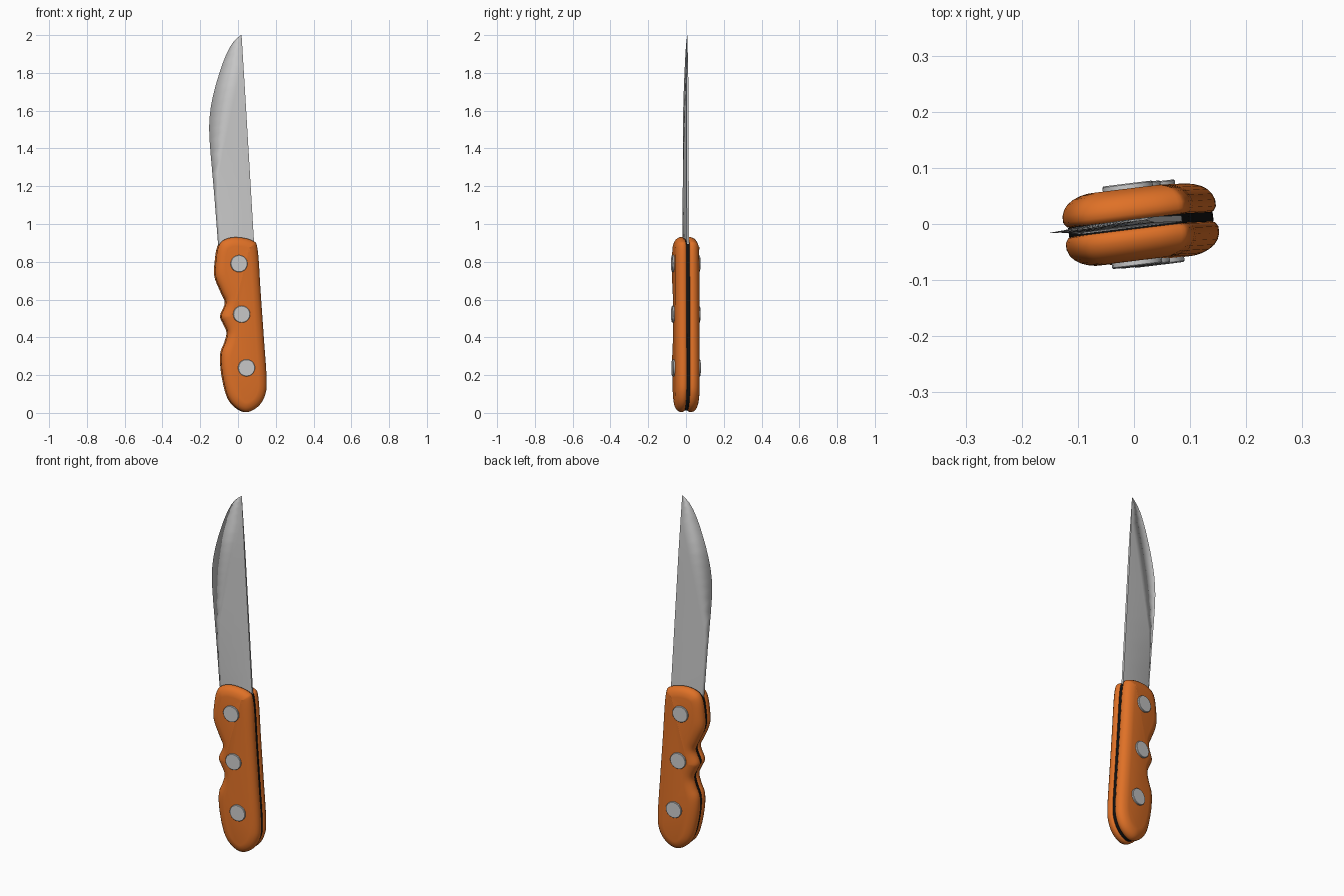
import bpy, bmesh, math
from mathutils import Matrix, Vector

if "Cube" in bpy.data.objects:
    bpy.data.objects.remove(bpy.data.objects["Cube"])

# Whole knife is turned and leaned slightly
POSE = (Matrix.Translation((0, -0.005, 0)) @ Matrix.Rotation(-0.005, 4, 'X')
        @ Matrix.Rotation(math.radians(7), 4, 'Z'))


def material(name, rgb):
    m = bpy.data.materials.new(name)
    m.diffuse_color = (*rgb, 1)
    m.use_nodes = True
    m.node_tree.nodes["Principled BSDF"].inputs["Base Color"].default_value = m.diffuse_color
    return m


ORANGE = material("orange_handle", (0.74, 0.165, 0.02))
BLACK = material("black_lining", (0.006, 0.006, 0.006))
STEEL = material("steel", (0.60, 0.60, 0.60))


def finish(name, bm, mat, angle=None):
    bmesh.ops.recalc_face_normals(bm, faces=bm.faces[:])
    me = bpy.data.meshes.new(name)
    bm.to_mesh(me)
    bm.free()
    ob = bpy.data.objects.new(name, me)
    bpy.context.collection.objects.link(ob)
    me.materials.append(mat)
    ob.matrix_world = POSE
    if angle:
        bpy.ops.object.select_all(action='DESELECT')
        ob.select_set(True)
        bpy.context.view_layer.objects.active = ob
        bpy.ops.object.shade_smooth_by_angle(angle=math.radians(angle))
    return ob


def loft(rings):
    """Bridge closed rings of points and cap both ends."""
    bm = bmesh.new()
    rows = [[bm.verts.new(p) for p in r] for r in rings]
    n = len(rows[0])
    for a, b in zip(rows, rows[1:]):
        for i in range(n):
            j = (i + 1) % n
            bm.faces.new((a[i], a[j], b[j], b[i]))
    bm.faces.new(rows[0])
    bm.faces.new(rows[-1])
    return bm


def spline(a, b, c, d, t):
    return 0.5 * (2 * b + (c - a) * t + (2 * a - 5 * b + 4 * c - d) * t * t
                  + (3 * b - a - 3 * c + d) * t ** 3)


# Handle outline (x, z) with finger grooves
KEY = [(-0.01, 0.93), (-0.075, 0.917), (-0.107, 0.88), (-0.121, 0.80), (-0.122, 0.72),
       (-0.088, 0.635), (-0.067, 0.582), (-0.092, 0.515), (-0.078, 0.475),
       (-0.058, 0.426), (-0.070, 0.373), (-0.091, 0.315), (-0.088, 0.22),
       (-0.062, 0.10), (-0.023, 0.037), (0.04, 0.004), (0.104, 0.034),
       (0.141, 0.095), (0.149, 0.18), (0.134, 0.40), (0.117, 0.64),
       (0.101, 0.865), (0.073, 0.912)]
K = [Vector(p) for p in KEY]
OUTLINE = [spline(K[i - 1], K[i], K[(i + 1) % len(K)], K[(i + 2) % len(K)], t / 5)
           for i in range(len(K)) for t in range(5)]


def inset(pts, d):
    """Move the outline inward in small steps, smoothing as it goes."""
    steps = max(1, math.ceil(d / 0.004))
    for _ in range(steps if d > 0 else 0):
        n, out = len(pts), []
        for i in range(n):
            a, b = pts[i - 1], pts[(i + 1) % n]
            t = (b - a).normalized()
            out.append(pts[i] * 0.7 + (a + b) * 0.15 + Vector((-t.y, t.x)) * d / steps)
        pts = out
    return pts


def layer(d, y):
    return [(p.x, y, p.y) for p in inset(OUTLINE, d)]


# Two rounded handle scales
SECTION = [(0.014, 0.007), (0.005, 0.010), (0, 0.018), (0, 0.030), (0.004, 0.041),
           (0.011, 0.050), (0.021, 0.057), (0.034, 0.062), (0.046, 0.0645)]
for side, label in ((-1, "front"), (1, "back")):
    finish(f"handle_scale_{label}", loft([layer(d, side * y) for d, y in SECTION]),
           ORANGE, 60)

# Dark lining between the scales
finish("handle_lining", loft([layer(0.007, y) for y in (-0.0085, 0.0085)]), BLACK)

# Rivets on both sides
for i, (x, z) in enumerate([(-0.003, 0.79), (0.011, 0.522), (0.037, 0.238)]):
    for side, label in ((-1, "front"), (1, "back")):
        rings = [[(x + r * math.cos(a), side * y, z + r * math.sin(a))
                  for a in (math.tau * k / 20 for k in range(20))]
                 for r, y in ((0.045, 0.045), (0.045, 0.072), (0.043, 0.074))]
        finish(f"rivet_{label}_{i + 1}", loft(rings), STEEL, 30)

# Blade rows: height, cutting edge x, grind ridge x
ROWS = [(0.84, -0.095, -0.080), (0.90, -0.107, -0.092), (1.03, -0.117, -0.100),
        (1.156, -0.127, -0.105), (1.27, -0.137, -0.103), (1.37, -0.146, -0.083),
        (1.45, -0.152, -0.066), (1.51, -0.154, -0.053), (1.56, -0.152, -0.043),
        (1.62, -0.145, -0.030), (1.675, -0.134, -0.019), (1.735, -0.119, -0.006),
        (1.79, -0.102, 0.006), (1.845, -0.084, 0.017), (1.897, -0.063, 0.016),
        (1.935, -0.044, 0.014), (1.966, -0.023, 0.012), (1.988, 0.000, 0.012),
        (2.0, 0.0165, 0.0175)]
rings = []
for z, xe, xr in ROWS:
    xs = 0.085 - (z - 0.9) * 0.06
    h = 0.0055 * min(1, (2.002 - z) / 0.3)
    rings.append([(xe, 0, z), (xr, -h, z), (xs, -h, z), (xs, h, z), (xr, h, z)])
blade = finish("blade", loft(rings), STEEL)
for p in blade.data.polygons:
    p.use_smooth = True
# Crisp corners along the spine, soft shading over the cutting edge
for e in blade.data.edges:
    a, b = (v % 5 for v in e.vertices)
    e.use_edge_sharp = a == b and a in (2, 3)
